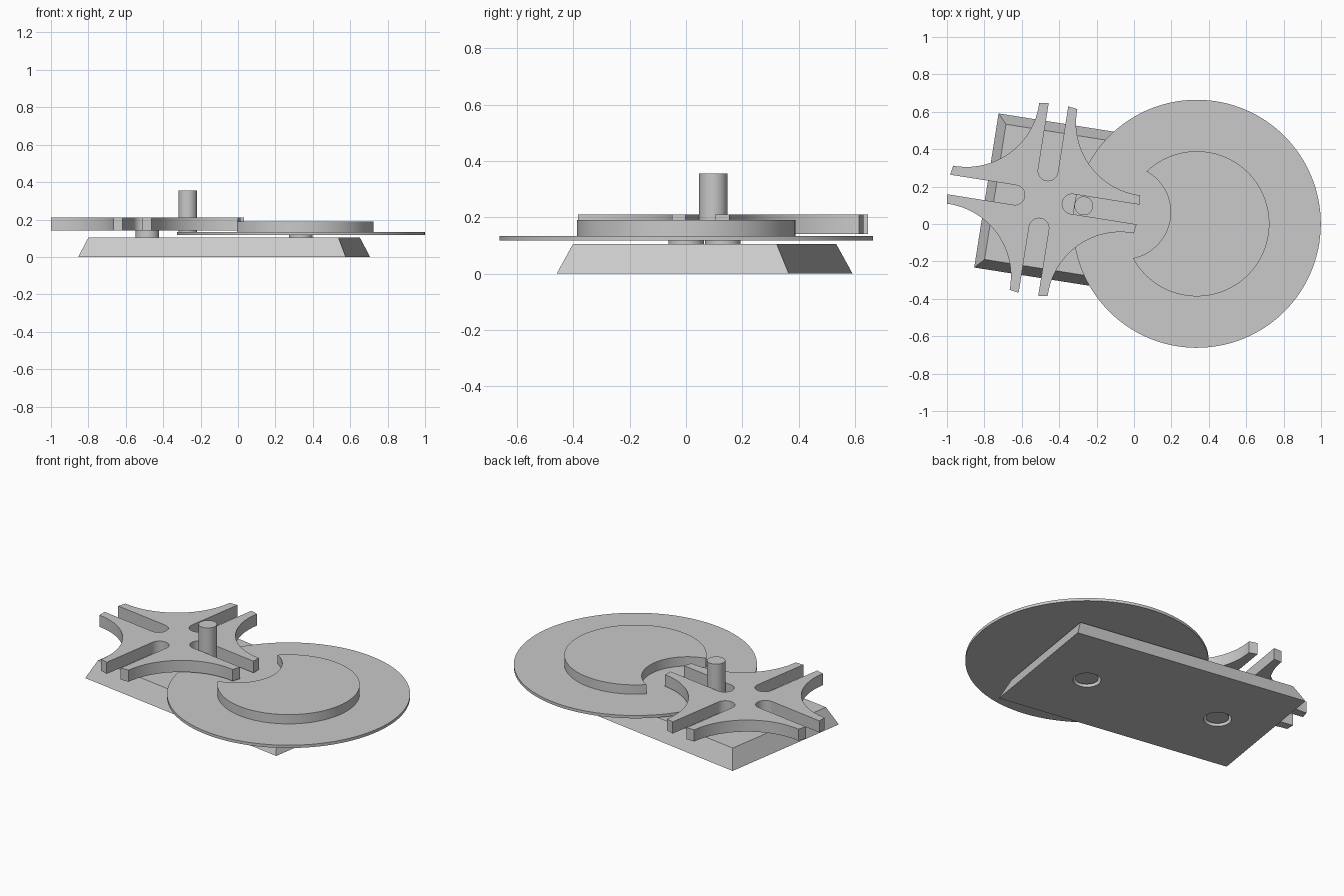
import bpy, bmesh, math
from math import pi, sin, cos, atan2, acos, radians
from mathutils import Vector

if "Cube" in bpy.data.objects:
    bpy.data.objects.remove(bpy.data.objects["Cube"])

# One plain grey for the whole mechanism
grey = bpy.data.materials.new("plain_grey")
grey.use_nodes = True
COLOR = (0.585, 0.585, 0.585, 1)
grey.diffuse_color = COLOR
grey.node_tree.nodes["Principled BSDF"].inputs["Base Color"].default_value = COLOR

# Layout: origin at the slotted wheel's axle, local +x runs towards the drive axle
ORIGIN = (-0.484, 0.131)
TURN = radians(-9)
DRIVE = 0.83


def arc(cx, cy, r, a0, a1, n):
    return [Vector((cx + r * cos(a0 + (a1 - a0) * i / n),
                    cy + r * sin(a0 + (a1 - a0) * i / n))) for i in range(n + 1)]


def circle(cx, r, n=64):
    return arc(cx, 0, r, 0, 2 * pi, n)[:-1]


def solid(name, outline, z0, z1, top=None):
    """Prism, or tapered block when a separate top outline is given."""
    bm = bmesh.new()
    low = [bm.verts.new((p[0], p[1], z0)) for p in outline]
    high = [bm.verts.new((p[0], p[1], z1)) for p in (top or outline)]
    bm.faces.new(low[::-1])
    bm.faces.new(high)
    n = len(low)
    for i in range(n):
        j = (i + 1) % n
        bm.faces.new((low[i], low[j], high[j], high[i]))
    bmesh.ops.recalc_face_normals(bm, faces=bm.faces)
    mesh = bpy.data.meshes.new(name)
    bm.to_mesh(mesh)
    bm.free()
    mesh.materials.append(grey)
    ob = bpy.data.objects.new(name, mesh)
    bpy.context.collection.objects.link(ob)
    ob.location = (*ORIGIN, 0)
    ob.rotation_euler.z = TURN
    return ob


def select(ob):
    bpy.ops.object.select_all(action='DESELECT')
    ob.select_set(True)
    bpy.context.view_layer.objects.active = ob


def smooth(ob):
    select(ob)
    bpy.ops.object.shade_smooth_by_angle(angle=radians(30))


def rectangle(cx, hx, hy):
    return [(cx - hx, -hy), (cx + hx, -hy), (cx + hx, hy), (cx - hx, hy)]


# Tapered base plate with two axle holes
mid = DRIVE / 2
base = solid("base_plate", rectangle(mid, 0.724, 0.417), 0, 0.105,
             rectangle(mid, 0.676, 0.366))
for u in (0, DRIVE):
    cutter = solid("axle_hole_cutter", circle(u, 0.076), -0.1, 0.2)
    cutter.hide_render = True
    mod = base.modifiers.new("axle_hole", 'BOOLEAN')
    mod.operation, mod.object, mod.solver = 'DIFFERENCE', cutter, 'EXACT'
    select(base)
    bpy.ops.object.modifier_apply(modifier=mod.name)
    bpy.data.objects.remove(cutter)
smooth(base)

# Axles, slightly recessed in the base
smooth(solid("wheel_axle", circle(0, 0.063), 0.01, 0.14))
smooth(solid("drive_axle", circle(DRIVE, 0.063), 0.01, 0.118))

# Slotted wheel: slot, finger tip and scallop, repeated four times
SLOT, DEPTH = 0.053, 0.155
tip_in, tip_out = Vector((0.513, SLOT)), Vector((0.505, 0.103))
hollow = Vector((0.495, 0.495))
r = (tip_out - hollow).length
start = atan2(tip_out.y - hollow.y, tip_out.x - hollow.x)
end = -1.5 * pi - start  # start mirrored across the diagonal
quarter = arc(DEPTH, 0, SLOT, 1.5 * pi, 0.5 * pi, 20)
quarter.append(tip_in)
quarter += arc(*hollow, r, start, end, 32)
quarter.append(tip_in.yx)
outline = []
for k in range(4):
    c, s = cos(k * pi / 2), sin(k * pi / 2)
    outline += [(p.x * c - p.y * s, p.x * s + p.y * c) for p in quarter]
smooth(solid("slotted_wheel", outline, 0.14, 0.21))

# Drive disc
smooth(solid("drive_disc", circle(DRIVE, 0.663, 128), 0.117, 0.134))

# Raised locking disc with a round bite facing the wheel
R, BITE, GAP = 0.388, 0.25, 0.395
a = acos((GAP ** 2 + R ** 2 - BITE ** 2) / (2 * GAP * R))
b = acos((GAP ** 2 + BITE ** 2 - R ** 2) / (2 * GAP * BITE))
crescent = arc(DRIVE, 0, R, a - pi, pi - a, 96)
crescent += arc(DRIVE - GAP, 0, BITE, b, -b, 40)[1:-1]
smooth(solid("locking_disc", crescent, 0.13, 0.19))

# Crank pin
smooth(solid("crank_pin", circle(DRIVE - 0.612, 0.05), 0.13, 0.355))
